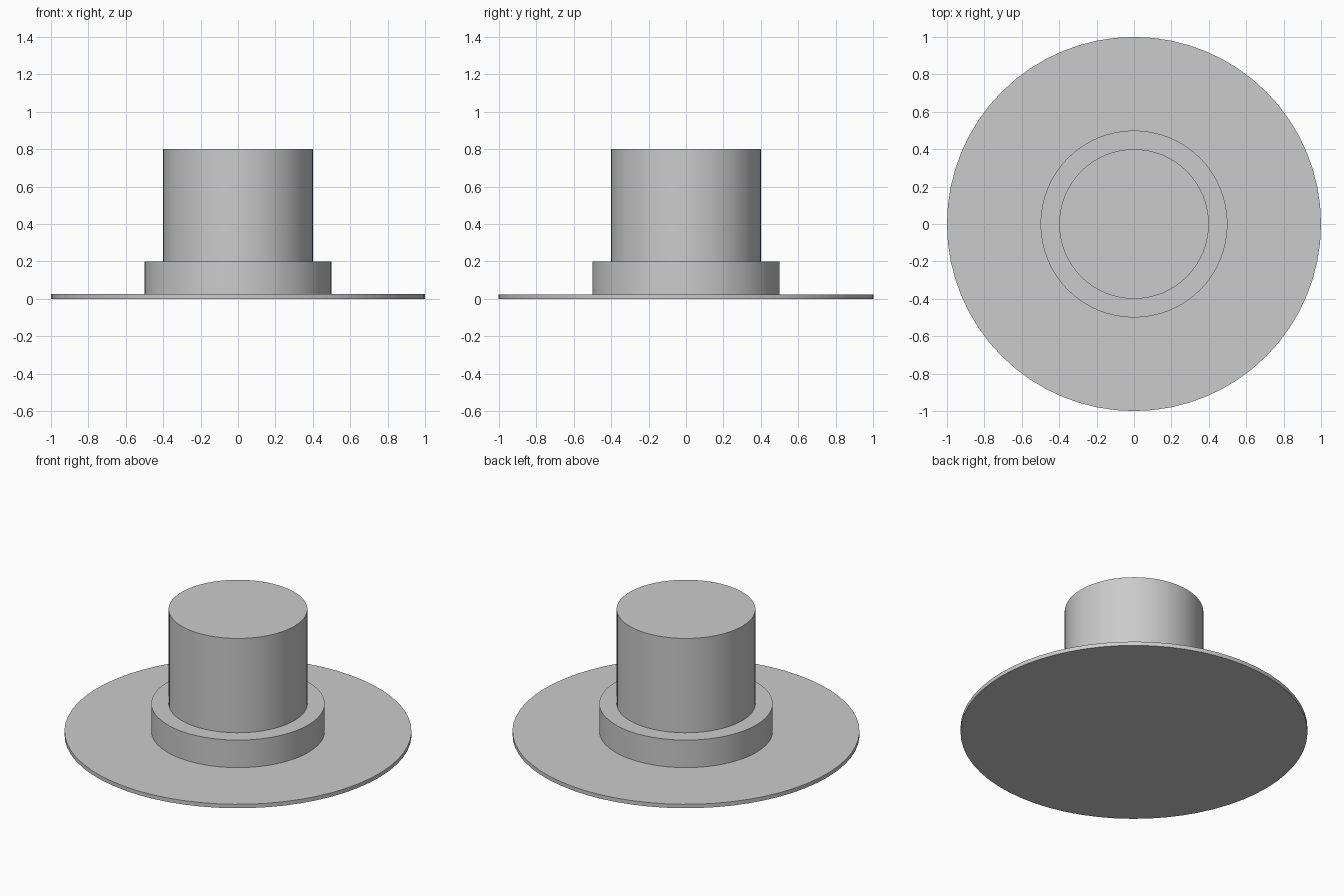
import bpy
import math

if "Cube" in bpy.data.objects:
    bpy.data.objects.remove(bpy.data.objects["Cube"])

# Single light grey for the whole hat
grey = bpy.data.materials.new("light_grey")
grey.diffuse_color = (0.6, 0.6, 0.6, 1.0)
grey.use_nodes = True
grey.node_tree.nodes["Principled BSDF"].inputs["Base Color"].default_value = grey.diffuse_color


def disc(name, radius, z0, z1):
    """Upright capped cylinder from z0 to z1 with smooth walls and sharp rims."""
    bpy.ops.mesh.primitive_cylinder_add(
        vertices=64, radius=radius, depth=z1 - z0, location=(0, 0, (z0 + z1) / 2))
    obj = bpy.context.object
    obj.name = name
    obj.data.materials.append(grey)
    bpy.ops.object.shade_smooth_by_angle(angle=math.radians(30))
    return obj


# Wide thin brim, raised band, tall crown
disc("brim", 1.0, 0.0, 0.025)
disc("band", 0.5, 0.025, 0.2)
disc("crown", 0.4, 0.2, 0.8)
